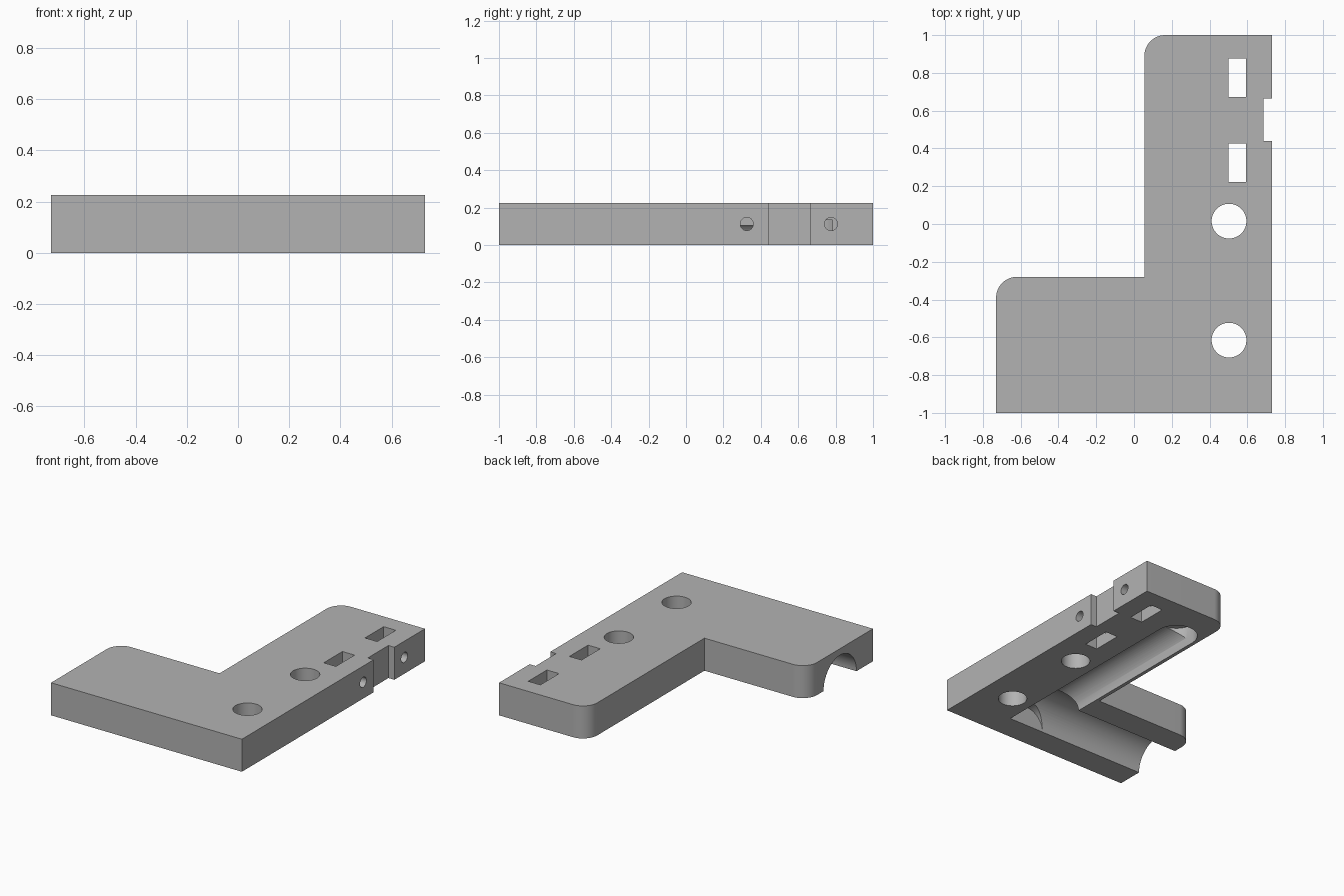
import bpy, bmesh, math
from mathutils import Matrix, Vector

cube = bpy.data.objects.get("Cube")
if cube:
    bpy.data.objects.remove(cube)

H = 0.225      # plate thickness
R = 0.11       # outer corner radius

grey = bpy.data.materials.new("plain grey")
grey.use_nodes = True
grey.diffuse_color = (0.45, 0.45, 0.45, 1)
grey.node_tree.nodes["Principled BSDF"].inputs["Base Color"].default_value = (0.45, 0.45, 0.45, 1)


def make_object(name, bm):
    mesh = bpy.data.meshes.new(name)
    bmesh.ops.recalc_face_normals(bm, faces=bm.faces)
    bm.to_mesh(mesh)
    bm.free()
    mesh.materials.append(grey)
    obj = bpy.data.objects.new(name, mesh)
    bpy.context.collection.objects.link(obj)
    return obj


def cut(cutter):
    cutter.hide_render = True
    cutter.hide_set(True)
    mod = bracket.modifiers.new(cutter.name, "BOOLEAN")
    mod.operation = "DIFFERENCE"
    mod.solver = "EXACT"
    mod.object = cutter


def cut_cylinder(name, start, end, radius, sides=64):
    a, b = Vector(start), Vector(end)
    turn = (b - a).to_track_quat("Z", "Y").to_matrix().to_4x4()
    bm = bmesh.new()
    bmesh.ops.create_cone(bm, cap_ends=True, segments=sides, radius1=radius, radius2=radius,
                          depth=(b - a).length, matrix=Matrix.Translation((a + b) / 2) @ turn)
    cut(make_object(name, bm))


def cut_box(name, x0, x1, y0, y1):
    bm = bmesh.new()
    place = Matrix.Translation(((x0 + x1) / 2, (y0 + y1) / 2, H / 2))
    bmesh.ops.create_cube(bm, size=1, matrix=place @ Matrix.Diagonal((x1 - x0, y1 - y0, 1, 1)))
    cut(make_object(name, bm))


def rounded_corner(cx, cy):
    # Quarter arc running from the top side round to the left side
    angles = [math.radians(90 + 90 * i / 16) for i in range(17)]
    return [(cx + R * math.cos(t), cy + R * math.sin(t)) for t in angles]


# L-shaped plate with the side notch in its outline
outline = [(-0.73, -1), (0.73, -1), (0.73, 0.44), (0.685, 0.44), (0.685, 0.665), (0.73, 0.665), (0.73, 1)]
outline += rounded_corner(0.055 + R, 1 - R)
outline += [(0.055, -0.28)]
outline += rounded_corner(-0.73 + R, -0.28 - R)
bm = bmesh.new()
base = bm.faces.new([bm.verts.new((x, y, 0)) for x, y in outline])
top = bmesh.ops.extrude_face_region(bm, geom=[base])["geom"]
bmesh.ops.translate(bm, vec=(0, 0, H), verts=[v for v in top if isinstance(v, bmesh.types.BMVert)])
bracket = make_object("bracket_plate", bm)

# Round bolt holes through the plate
for name, y in (("rear_bolt_hole", 0.015), ("front_bolt_hole", -0.615)):
    cut_cylinder(name, (0.503, y, -0.1), (0.503, y, 0.4), 0.092)

# Nut slots, each with a screw hole from the side
for name, y in (("rear", 0.775), ("middle", 0.325)):
    cut_box(name + "_nut_slot", 0.5, 0.593, y - 0.102, y + 0.102)
    cut_cylinder(name + "_screw_hole", (0.8, y, H / 2), (0.3, y, H / 2), 0.035, 32)

# Half-round channels in the underside
cut_cylinder("wide_channel", (-0.8, -0.64, 0), (0.35, -0.64, 0), 0.18)
cut_cylinder("narrow_channel", (0.215, -0.82, 0), (0.215, 0.68, 0), 0.135)
cut_cylinder("channel_round_end", (0.215, 0.68, -0.1), (0.215, 0.68, 0.134), 0.1345)

# Apply the cuts, then smooth the curved walls
bpy.context.view_layer.update()
result = bpy.data.meshes.new_from_object(bracket.evaluated_get(bpy.context.evaluated_depsgraph_get()))
cutters = [m.object for m in bracket.modifiers]
bracket.modifiers.clear()
bracket.data = result
for c in cutters:
    bpy.data.objects.remove(c)
bpy.ops.object.select_all(action="DESELECT")
bracket.select_set(True)
bpy.context.view_layer.objects.active = bracket
bpy.ops.object.shade_smooth_by_angle(angle=math.radians(30))
